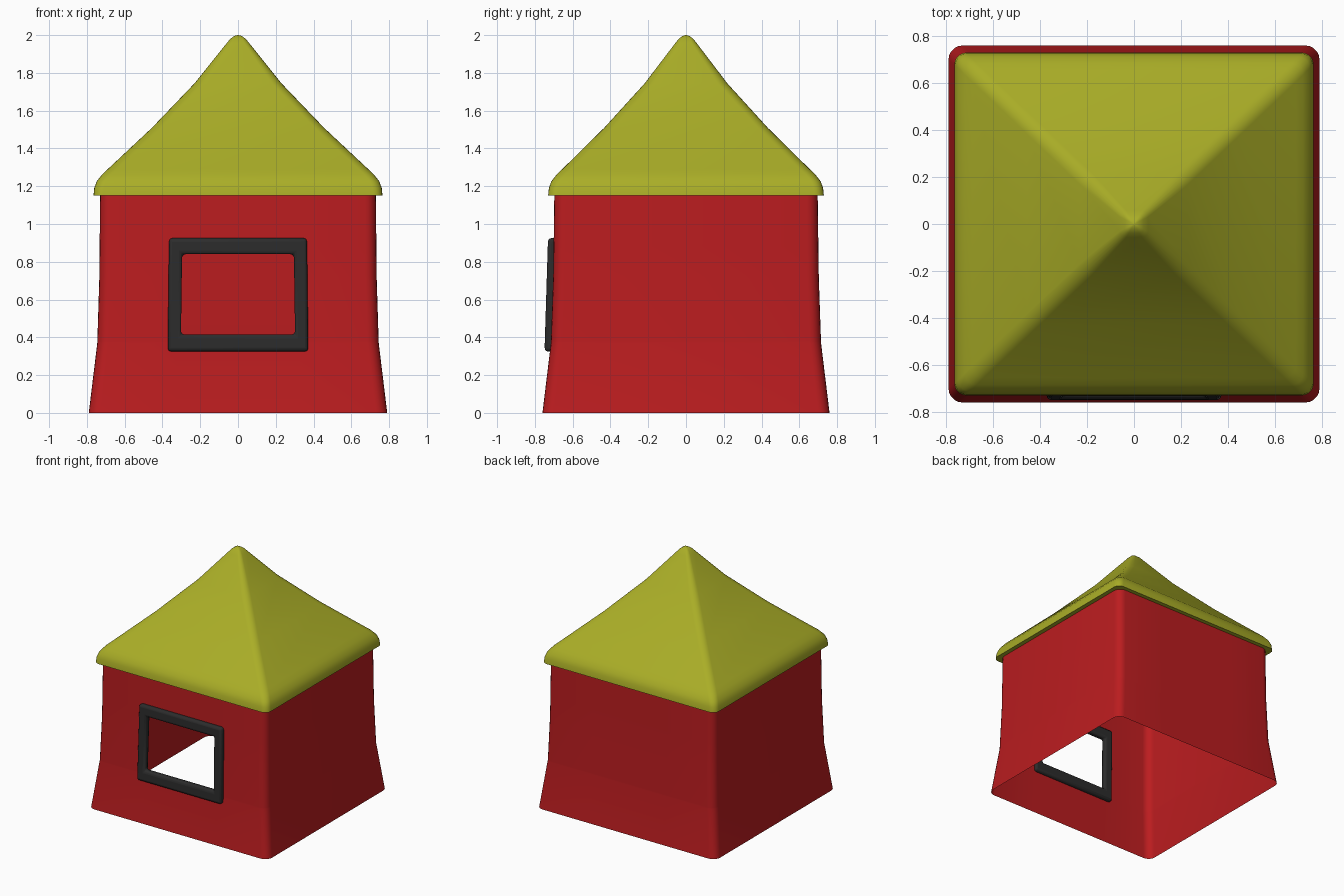
import bpy, bmesh
from math import sin, cos, pi
from mathutils import Vector

if "Cube" in bpy.data.objects:
    bpy.data.objects.remove(bpy.data.objects["Cube"])


def material(name, rgb):
    m = bpy.data.materials.new(name)
    m.diffuse_color = (*rgb, 1)
    m.use_nodes = True
    m.node_tree.nodes["Principled BSDF"].inputs["Base Color"].default_value = m.diffuse_color
    return m


def finish(bm, name, mat, angle=0.7):
    bmesh.ops.recalc_face_normals(bm, faces=bm.faces)
    me = bpy.data.meshes.new(name)
    bm.to_mesh(me)
    bm.free()
    ob = bpy.data.objects.new(name, me)
    bpy.context.collection.objects.link(ob)
    me.materials.append(mat)
    bpy.ops.object.select_all(action='DESELECT')
    ob.select_set(True)
    bpy.context.view_layer.objects.active = ob
    bpy.ops.object.shade_smooth_by_angle(angle=angle)
    return ob


def rounded_ring(bm, hx, hy, z, r, seg=5):
    verts = []
    for k, (sx, sy) in enumerate(((1, 1), (-1, 1), (-1, -1), (1, -1))):
        for i in range(seg + 1):
            a = (k + i / seg) * pi / 2
            verts.append(bm.verts.new((sx * (hx - r) + r * cos(a),
                                       sy * (hy - r) + r * sin(a), z)))
    return verts


def bridge(bm, rings, closed=False):
    pairs = list(zip(rings, rings[1:])) + ([(rings[-1], rings[0])] if closed else [])
    for a, b in pairs:
        n = len(a)
        for i in range(n):
            j = (i + 1) % n
            bm.faces.new((a[i], a[j], b[j], b[i]))


red = material("red", (0.50, 0.012, 0.014))
olive = material("olive", (0.40, 0.42, 0.02))
dark = material("dark", (0.025, 0.025, 0.025))

# Walls: open flared tube with a window opening in the front
bm = bmesh.new()
profile = [(0.79, 0.76, 0), (0.745, 0.715, 0.37), (0.734, 0.703, 0.72), (0.73, 0.697, 1.16)]
bridge(bm, [rounded_ring(bm, x, y, z, 0.06) for x, y, z in profile])
for co, no in (((0.33, 0, 0), (1, 0, 0)), ((-0.33, 0, 0), (1, 0, 0)),
               ((0, 0, 0.38), (0, 0, 1)), ((0, 0, 0.88), (0, 0, 1))):
    bmesh.ops.bisect_plane(bm, geom=bm.verts[:] + bm.edges[:] + bm.faces[:],
                           plane_co=co, plane_no=no)
hole = []
for f in bm.faces:
    c = f.calc_center_median()
    if c.y < -0.5 and abs(c.x) < 0.33 and 0.38 < c.z < 0.88:
        hole.append(f)
bmesh.ops.delete(bm, geom=hole, context='FACES')
finish(bm, "walls", red)

# Roof: concave pyramid with a rounded eave and a lip underneath
bm = bmesh.new()
profile = [(0.72, 1.15), (0.765, 1.15), (0.761, 1.19), (0.748, 1.226), (0.72, 1.262),
           (0.69, 1.29), (0.455, 1.51), (0.23, 1.745), (0.06, 1.957), (0.04, 1.981),
           (0.02, 1.995), (0.004, 2.0)]
rings = [rounded_ring(bm, h, h - 0.035 * min(1, h / 0.7), z, min(0.05, h * 0.45))
         for h, z in profile]
bridge(bm, rings)
bm.faces.new(rings[-1])
finish(bm, "roof", olive)

# Window frame: follows the slope of the front wall
bm = bmesh.new()


def frame_ring(xb, xt, zb, zt, depth):
    pts = ((-xb, zb), (xb, zb), (xt, zt), (-xt, zt))
    return [bm.verts.new((x, -0.722 + (z - 0.33) * 0.031 + depth, z)) for x, z in pts]


outer = (0.372, 0.365, 0.325, 0.925)
inner = (0.302, 0.296, 0.415, 0.84)
bridge(bm, [frame_ring(*outer, -0.027), frame_ring(*inner, -0.027),
            frame_ring(*inner, 0.027), frame_ring(*outer, 0.027)], closed=True)
frame = finish(bm, "window_frame", dark)
bev = frame.modifiers.new("bevel", 'BEVEL')
bev.width = 0.018
bev.segments = 3
